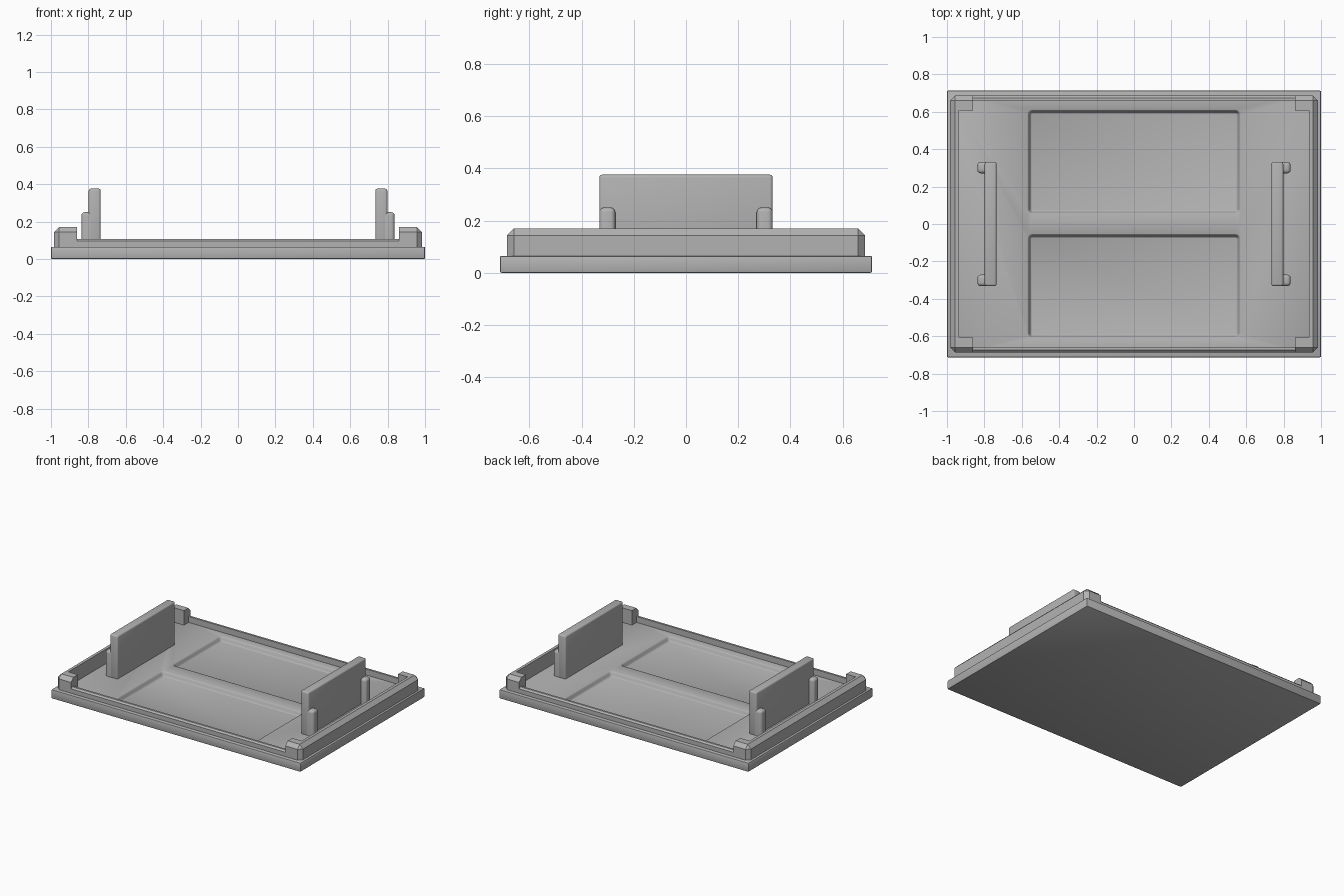
import bpy, bmesh, math

if "Cube" in bpy.data.objects:
    bpy.data.objects.remove(bpy.data.objects["Cube"])

grey = bpy.data.materials.new("plain_grey")
grey.use_nodes = True
COLOUR = (0.45, 0.45, 0.45, 1)
grey.diffuse_color = COLOUR
grey.node_tree.nodes["Principled BSDF"].inputs["Base Color"].default_value = COLOUR

FLOOR = 0.065


def finish(name, bm):
    bmesh.ops.recalc_face_normals(bm, faces=bm.faces)
    mesh = bpy.data.meshes.new(name)
    bm.to_mesh(mesh)
    bm.free()
    obj = bpy.data.objects.new(name, mesh)
    bpy.context.collection.objects.link(obj)
    mesh.materials.append(grey)
    return obj


def box(name, xs, ys, zs, bevel=0, segments=1, pick=lambda e: True):
    """Box from x, y, z ranges, with the picked edges bevelled."""
    bm = bmesh.new()
    bmesh.ops.create_cube(bm, size=1)
    for v in bm.verts:
        v.co = [r[0] if c < 0 else r[1] for c, r in zip(v.co, (xs, ys, zs))]
    if bevel:
        bmesh.ops.bevel(bm, geom=[e for e in bm.edges if pick(e)], offset=bevel,
                        segments=segments, profile=0.5, affect='EDGES')
    return finish(name, bm)


def above_base(e):
    return max(v.co.z for v in e.verts) > FLOOR + 0.01


def cut(target, cutter):
    cutter.hide_render = True
    mod = target.modifiers.new("cut", 'BOOLEAN')
    mod.operation = 'DIFFERENCE'
    mod.solver = 'EXACT'
    mod.object = cutter
    bpy.context.view_layer.objects.active = target
    bpy.ops.object.modifier_apply(modifier=mod.name)
    bpy.data.objects.remove(cutter)


def smooth(obj):
    bpy.ops.object.select_all(action='DESELECT')
    obj.select_set(True)
    bpy.context.view_layer.objects.active = obj
    bpy.ops.object.shade_smooth_by_angle(angle=math.radians(35))


def pocket_cutter(y_mid, half_x=0.57, half_y=0.28, depth=0.03, soft=0.022, corner=0.028):
    """Stack of rounded rectangles following a soft S-shaped wall."""
    bm = bmesh.new()
    steps = 8
    profile = [(0, FLOOR + 0.05)] + [
        (soft * i / steps, FLOOR - depth * (1 - math.cos(math.pi * i / steps)) / 2 + 0.0002)
        for i in range(steps + 1)]
    loops = []
    for inset, z in profile:
        r = corner - inset
        loop = []
        for q, (sx, sy) in enumerate(((1, 1), (-1, 1), (-1, -1), (1, -1))):
            for k in range(5):
                a = math.pi / 2 * (q + k / 4)
                loop.append(bm.verts.new((sx * (half_x - corner) + r * math.cos(a),
                                          y_mid + sy * (half_y - corner) + r * math.sin(a), z)))
        loops.append(loop)
    n = len(loops[0])
    for a, b in zip(loops, loops[1:]):
        for i in range(n):
            bm.faces.new((a[i], a[(i + 1) % n], b[(i + 1) % n], b[i]))
    bm.faces.new(loops[0])
    bm.faces.new(loops[-1])
    return finish("pocket_cutter", bm)


# Base slab with two shallow pockets
base = box("base_slab", (-1, 1), (-0.713, 0.713), (0, FLOOR), 0.006, 2)
for side in (-1, 1):
    cut(base, pocket_cutter(side * 0.332))
smooth(base)

# Raised rim: chamfered block hollowed to leave side walls and corner blocks
rim = box("raised_rim", (-0.984, 0.984), (-0.686, 0.686), (FLOOR - 0.01, 0.17), 0.027, 1, above_base)
hollows = (((-0.936, 0.936), (-0.608, 0.608)), ((-0.86, 0.86), (-0.8, 0.8)))
for xs, ys in hollows:
    cut(rim, box("rim_cutter", xs, ys, (0, 0.4)))

# Low front and back lips
for name, s in (("front_lip", -1), ("back_lip", 1)):
    box(name, (-0.87, 0.87), sorted((s * 0.66, s * 0.686)), (FLOOR - 0.01, 0.108), 0.011, 1,
        lambda e: all(v.co.z > 0.1 and abs(v.co.y) > 0.68 for v in e.verts))

# Upright plates with two supporting posts each
for name, s in (("right", -1), ("left", 1)):
    plate = box(name + "_plate", sorted((s * 0.735, s * 0.798)), (-0.332, 0.332),
                (FLOOR - 0.01, 0.376), 0.011, 3)
    smooth(plate)
    for end, t in (("front", -1), ("back", 1)):
        post = box(f"{name}_{end}_post", sorted((s * 0.76, s * 0.837)),
                   sorted((t * 0.271, t * 0.332)), (FLOOR - 0.01, 0.25), 0.018, 4, above_base)
        smooth(post)
